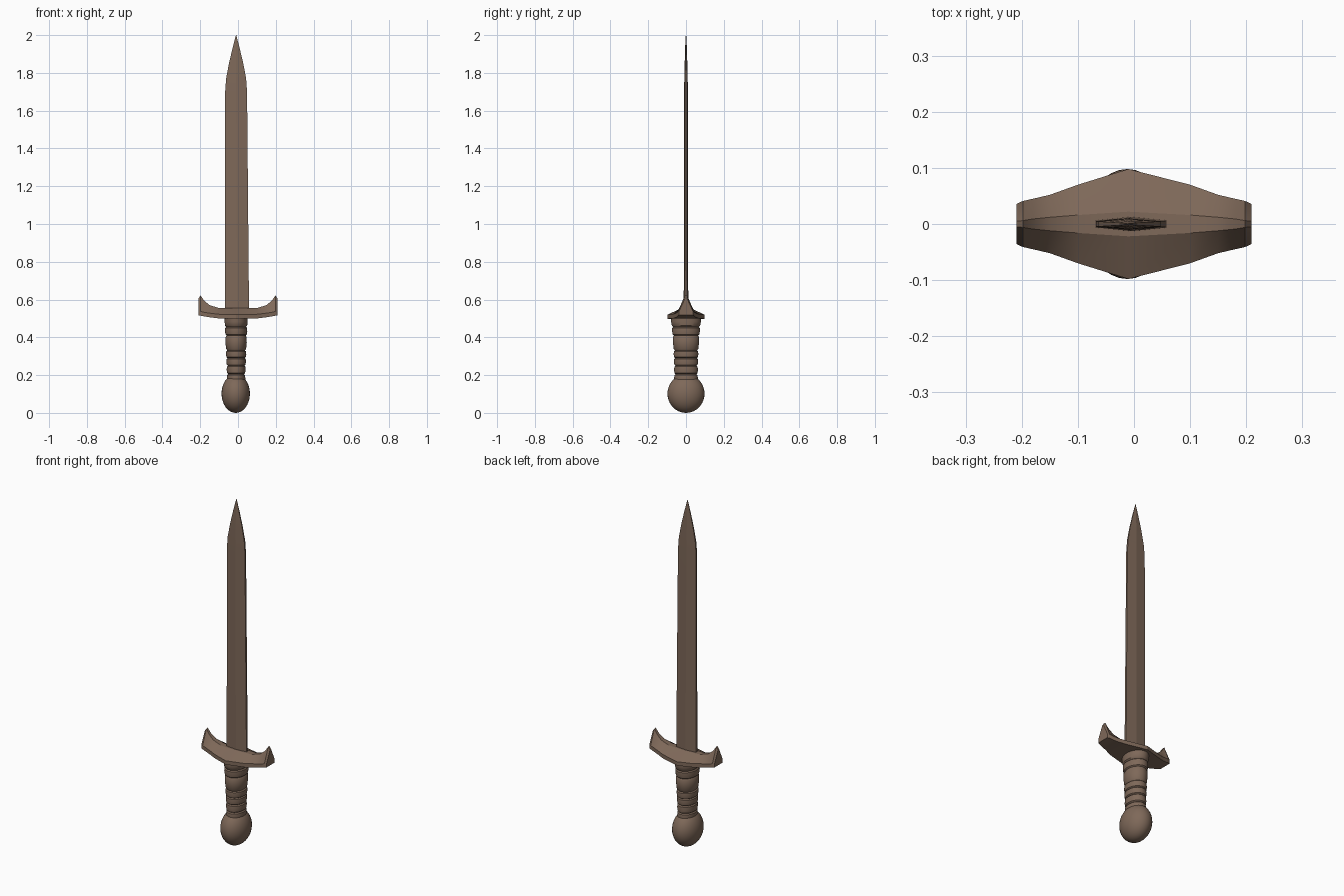
import bpy
import math

cube = bpy.data.objects.get("Cube")
if cube:
    bpy.data.objects.remove(cube, do_unlink=True)

bronze = bpy.data.materials.new("dull bronze brown")
bronze.use_nodes = True
colour = (0.21, 0.14, 0.10, 1)
bronze.diffuse_color = colour
bronze.node_tree.nodes["Principled BSDF"].inputs["Base Color"].default_value = colour

AXIS = -0.01  # the blade and grip sit slightly off centre


def finish(obj, angle):
    obj.data.materials.append(bronze)
    bpy.ops.object.select_all(action='DESELECT')
    obj.select_set(True)
    bpy.context.view_layer.objects.active = obj
    bpy.ops.object.mode_set(mode='EDIT')
    bpy.ops.mesh.select_all(action='SELECT')
    bpy.ops.mesh.normals_make_consistent(inside=False)
    bpy.ops.object.mode_set(mode='OBJECT')
    bpy.ops.object.shade_smooth_by_angle(angle=math.radians(angle))


def loft(name, rings, angle=30):
    """Skin a closed solid through equal-sized rings of points."""
    n = len(rings[0])
    verts = [p for ring in rings for p in ring]
    faces = [tuple(range(n)), tuple(range(len(verts) - n, len(verts)))]
    for r in range(len(rings) - 1):
        for i in range(n):
            j = (i + 1) % n
            faces.append((r * n + i, r * n + j, r * n + n + j, r * n + n + i))
    mesh = bpy.data.meshes.new(name)
    mesh.from_pydata(verts, [], faces)
    obj = bpy.data.objects.new(name, mesh)
    bpy.context.collection.objects.link(obj)
    finish(obj, angle)
    return obj


# Blade: ridged hexagonal section; height, half width, half thickness
blade_stations = [(0.53, 0.063, 0.013), (0.60, 0.063, 0.012), (1.70, 0.058, 0.010),
                  (1.77, 0.053, 0.009), (1.85, 0.038, 0.007), (1.93, 0.019, 0.005),
                  (2.0, 0.001, 0.001)]


def blade_ring(z, w, t):
    cx = AXIS + 0.008 * max(0, 1.2 - z)
    e = t * 0.5
    section = [(-w, -e), (0, -t), (w, -e), (w, e), (0, t), (-w, e)]
    return [(cx + x, y, z) for x, y in section]


loft("blade", [blade_ring(*s) for s in blade_stations], 5)

# Crossguard: x, half depth, bottom, top, half depth of the top ridge
guard_half = [(0.10, 0.070, 0.500, 0.555, 0.016), (0.15, 0.052, 0.506, 0.570, 0.012),
              (0.18, 0.045, 0.511, 0.595, 0.009), (0.198, 0.041, 0.515, 0.622, 0.006),
              (0.209, 0.036, 0.517, 0.606, 0.005)]
guard_stations = [(-s[0],) + s[1:] for s in reversed(guard_half)]
guard_stations += [(AXIS, 0.098, 0.498, 0.555, 0.022)] + guard_half


def guard_ring(x, w, bottom, top, t):
    lip = bottom + 0.022
    section = [(-w, bottom), (-w, lip), (-t, top), (t, top), (w, lip), (w, bottom)]
    return [(x, y, z) for y, z in section]


loft("crossguard", [guard_ring(*s) for s in guard_stations], 25)


# Grip: tapered oval with rounded leather turns between narrow grooves
def oval(z, rx, ry, sides=32):
    angles = [2 * math.pi * i / sides for i in range(sides)]
    return [(AXIS + rx * math.cos(a), ry * math.sin(a), z) for a in angles]


def grip_size(z):
    k = max(0, z - 0.2) / 0.3
    return 0.047 + 0.013 * k, 0.061 + 0.018 * k * k


grooves = [0.16, 0.205, 0.25, 0.29, 0.33, 0.41, 0.455, 0.51]
grip_rings = []
for low, high in zip(grooves, grooves[1:]):
    for k, inset in ((0, 0.006), (0.12, 0), (0.5, -0.002), (0.88, 0)):
        z = low + (high - low) * k
        rx, ry = grip_size(z)
        grip_rings.append(oval(z, rx - inset, ry - inset))
grip_rings.append(oval(grooves[-1], *grip_size(grooves[-1])))
loft("grip", grip_rings, 35)

# Pommel: egg-shaped ball
bpy.ops.mesh.primitive_uv_sphere_add(segments=32, ring_count=20, radius=1,
                                     location=(AXIS - 0.002, 0, 0.102))
pommel = bpy.context.object
pommel.name = "pommel"
pommel.scale = (0.075, 0.098, 0.102)
bpy.ops.object.transform_apply(location=False, rotation=False, scale=True)
finish(pommel, 40)
